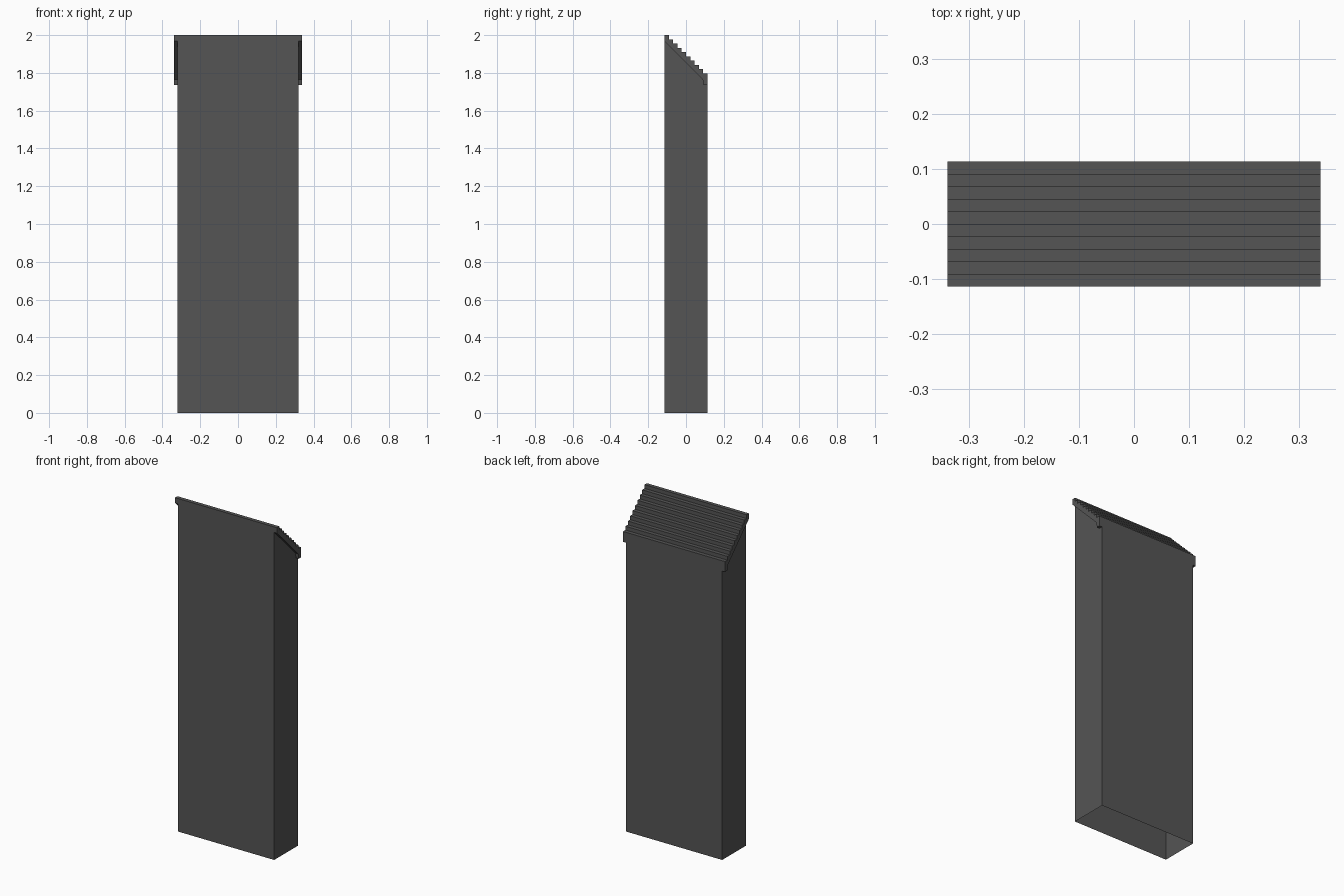
import bpy, bmesh

if "Cube" in bpy.data.objects:
    bpy.data.objects.remove(bpy.data.objects["Cube"])

HALF_DEPTH = 0.1135
STEPS = 10
RUN = 2 * HALF_DEPTH / STEPS
DROP = 0.203 / (STEPS - 1)

grey = bpy.data.materials.new("dark grey")
grey.diffuse_color = (0.09, 0.09, 0.09, 1)
grey.use_nodes = True
grey.node_tree.nodes["Principled BSDF"].inputs["Base Color"].default_value = grey.diffuse_color


def extrude_x(name, profile, half_width, skip=()):
    """Sweep a (y, z) profile along x; edges listed in skip stay open."""
    bm = bmesh.new()
    left, right = [[bm.verts.new((s * half_width, y, z)) for y, z in profile]
                   for s in (-1, 1)]
    bm.faces.new(left)
    bm.faces.new(right[::-1])
    n = len(profile)
    for i in range(n):
        if i not in skip:
            j = (i + 1) % n
            bm.faces.new((left[j], left[i], right[i], right[j]))
    # orient outward: profile runs counter-clockwise seen from +x
    bmesh.ops.reverse_faces(bm, faces=bm.faces[:])
    me = bpy.data.meshes.new(name)
    bm.to_mesh(me)
    bm.free()
    me.materials.append(grey)
    ob = bpy.data.objects.new(name, me)
    bpy.context.collection.objects.link(ob)
    return ob


# underside of the cap, from back lip to front edge
underside = [(HALF_DEPTH, 1.735), (0.093, 1.735), (0.088, 1.766), (-HALF_DEPTH, 1.968)]

# hollow shaft: open at the bottom and under the cap
shaft = [(-HALF_DEPTH, 0), (HALF_DEPTH, 0)] + underside
extrude_x("shaft", shaft, 0.32, skip=(0, 2, 3, 4))

# stepped sloping cap overhanging both sides
cap = underside[::-1]
for i in reversed(range(STEPS)):
    y = -HALF_DEPTH + i * RUN
    z = 2.0 - i * DROP
    cap += [(y + RUN, z), (y, z)]
extrude_x("stepped_cap", cap, 0.339)
